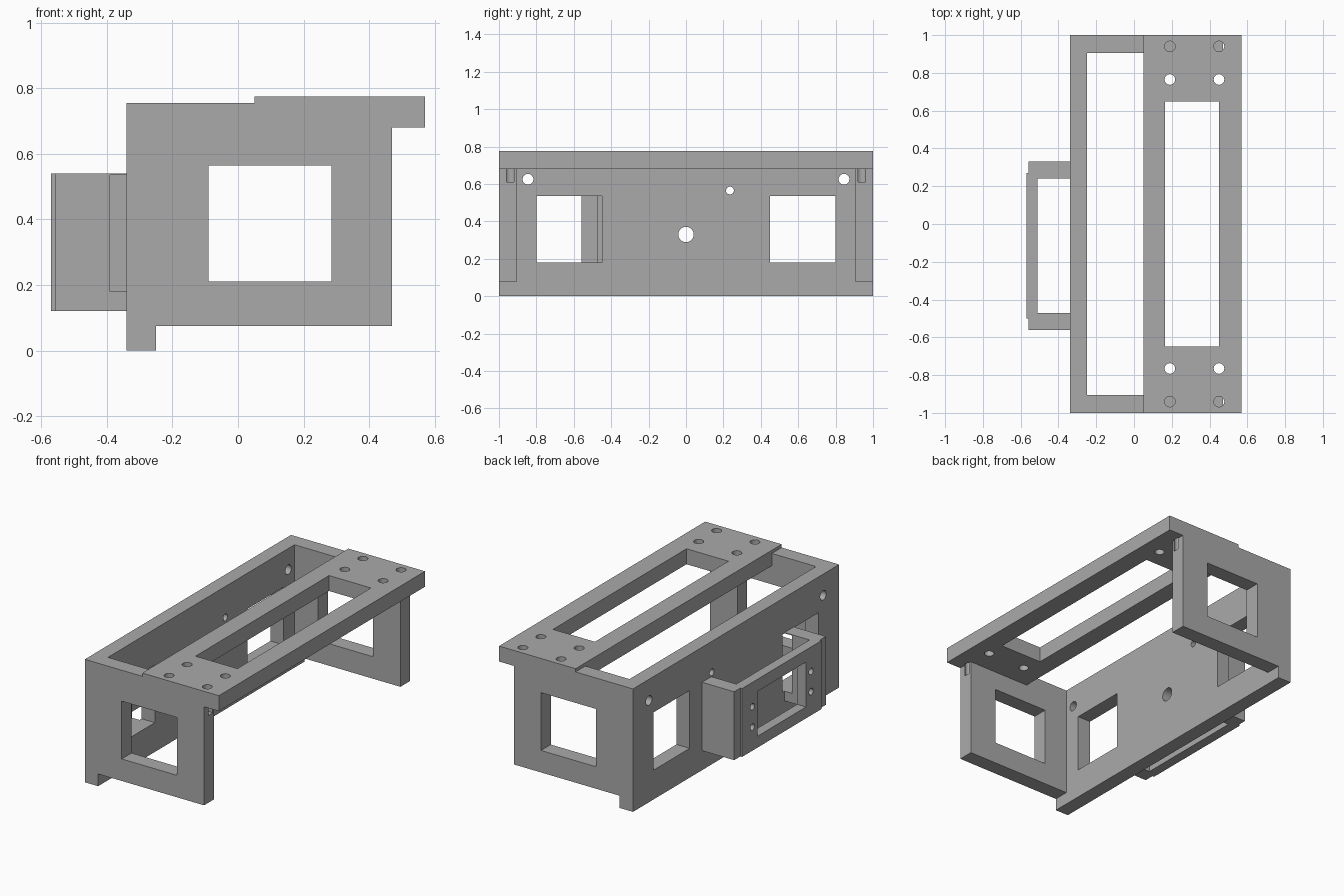
import bpy, bmesh, math
from mathutils import Matrix, Vector

cube = bpy.data.objects.get("Cube")
if cube:
    bpy.data.objects.remove(cube, do_unlink=True)

grey = bpy.data.materials.new("plain grey")
grey.use_nodes = True
grey.diffuse_color = (0.4, 0.4, 0.4, 1)
grey.node_tree.nodes["Principled BSDF"].inputs["Base Color"].default_value = (0.4, 0.4, 0.4, 1)


def box(bm, x, y, z):
    """Add a box given its (min, max) on each axis."""
    spans = (x, y, z)
    mid = Matrix.Translation([(a + b) / 2 for a, b in spans])
    size = Matrix.Diagonal([b - a for a, b in spans] + [1])
    bmesh.ops.create_cube(bm, size=1, matrix=mid @ size)


def drill(bm, centre, radius, length, axis):
    """Add a cylinder along X or Z."""
    turn = Matrix.Rotation(math.pi / 2, 4, 'Y') if axis == 'X' else Matrix()
    bmesh.ops.create_cone(bm, cap_ends=True, segments=32, radius1=radius, radius2=radius,
                          depth=length, matrix=Matrix.Translation(centre) @ turn)


def to_object(bm, name):
    mesh = bpy.data.meshes.new(name)
    bmesh.ops.recalc_face_normals(bm, faces=bm.faces)
    bm.to_mesh(mesh)
    bm.free()
    mesh.materials.append(grey)
    ob = bpy.data.objects.new(name, mesh)
    bpy.context.collection.objects.link(ob)
    return ob


def finish(name, solid, cuts):
    """Cut the holes out of a solid and keep crisp edges."""
    ob = to_object(solid, name)
    cutter = to_object(cuts, name + "_cutter")
    mod = ob.modifiers.new("holes", 'BOOLEAN')
    mod.operation, mod.solver, mod.object = 'DIFFERENCE', 'EXACT', cutter
    bpy.ops.object.select_all(action='DESELECT')
    ob.select_set(True)
    bpy.context.view_layer.objects.active = ob
    bpy.ops.object.modifier_apply(modifier=mod.name)
    bpy.data.objects.remove(cutter, do_unlink=True)
    bpy.ops.object.shade_smooth_by_angle(angle=math.radians(30))


# Long wall with two windows and screw holes
solid, cuts = bmesh.new(), bmesh.new()
box(solid, (-0.34, -0.25), (-1, 1), (0, 0.755))
for s in (-1, 1):
    box(cuts, (-0.39, -0.2), sorted((0.45 * s, 0.8 * s)), (0.18, 0.535))
    drill(cuts, (-0.3, 0.845 * s, 0.625), 0.029, 0.3, 'X')
drill(cuts, (-0.3, 0, 0.33), 0.041, 0.3, 'X')
drill(cuts, (-0.3, 0.235, 0.565), 0.021, 0.3, 'X')
finish("long_wall", solid, cuts)


def plate_holes(cuts):
    """Screw holes through the top plate, continuing blind into the end walls."""
    for x in (0.19, 0.45):
        for y in (-0.94, -0.765, 0.765, 0.94):
            drill(cuts, (x, y, 0.71), 0.028, 0.2, 'Z')


# End walls, stepped under the top plate
for name, y0 in (("front_end_wall", -1), ("back_end_wall", 0.905)):
    solid, cuts = bmesh.new(), bmesh.new()
    outline = [(-0.25, 0.075), (0.47, 0.075), (0.47, 0.68),
               (0.05, 0.68), (0.05, 0.755), (-0.25, 0.755)]
    face = solid.faces.new([solid.verts.new((x, y0, z)) for x, z in outline])
    grown = bmesh.ops.extrude_face_region(solid, geom=[face])["geom"]
    bmesh.ops.translate(solid, vec=Vector((0, 0.095, 0)),
                        verts=[v for v in grown if isinstance(v, bmesh.types.BMVert)])
    box(cuts, (-0.09, 0.285), (y0 - 0.1, y0 + 0.2), (0.21, 0.565))
    plate_holes(cuts)
    finish(name, solid, cuts)

# Top plate with a long slot
solid, cuts = bmesh.new(), bmesh.new()
box(solid, (0.05, 0.57), (-1, 1), (0.68, 0.775))
box(cuts, (0.165, 0.45), (-0.648, 0.648), (0.6, 0.9))
plate_holes(cuts)
finish("top_plate", solid, cuts)

# Bracket arms; the front one is notched by the wall window
for name, y in (("front_bracket_arm", (-0.56, -0.47)), ("back_bracket_arm", (0.24, 0.33))):
    solid, cuts = bmesh.new(), bmesh.new()
    box(solid, (-0.558, -0.34), y, (0.12, 0.54))
    box(cuts, (-0.39, -0.2), (-0.8, -0.45), (0.18, 0.535))
    finish(name, solid, cuts)

# Bracket face plate with an opening and four screw holes
solid, cuts = bmesh.new(), bmesh.new()
box(solid, (-0.57, -0.558), (-0.5, 0.27), (0.12, 0.54))
box(solid, (-0.558, -0.51), (-0.47, 0.24), (0.12, 0.54))
bmesh.ops.remove_doubles(solid, verts=solid.verts, dist=0.0001)
box(cuts, (-0.7, -0.45), (-0.35, 0.12), (0.19, 0.465))
for y in (-0.4, 0.17):
    for z in (0.265, 0.39):
        drill(cuts, (-0.54, y, z), 0.02, 0.2, 'X')
finish("bracket_face", solid, cuts)
